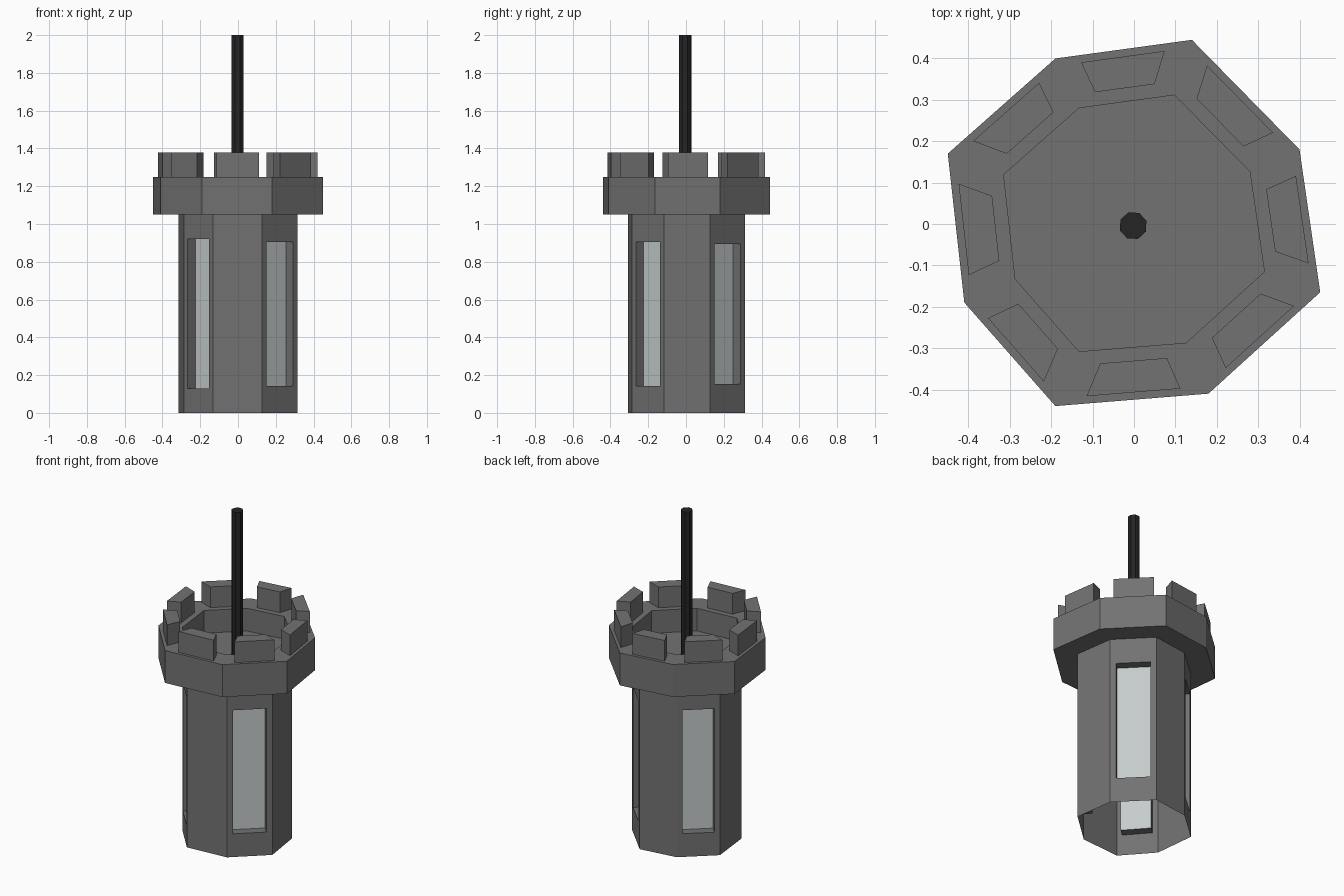
import bpy, bmesh, math
from mathutils import Vector

if "Cube" in bpy.data.objects:
    bpy.data.objects.remove(bpy.data.objects["Cube"])


def material(name, rgb):
    m = bpy.data.materials.new(name)
    m.diffuse_color = (*rgb, 1.0)
    m.use_nodes = True
    m.node_tree.nodes["Principled BSDF"].inputs["Base Color"].default_value = m.diffuse_color
    return m


stone = material("grey stone", (0.17, 0.17, 0.17))
glass = material("pale glass", (0.56, 0.60, 0.60))
iron = material("dark iron", (0.018, 0.018, 0.018))

# Slightly uneven octagon plan of the parapet, counter-clockwise from front left
PLAN = [(-0.19, -0.44), (0.18, -0.41), (0.45, -0.165), (0.40, 0.18),
        (0.14, 0.445), (-0.19, 0.40), (-0.45, 0.17), (-0.41, -0.19)]
N = len(PLAN)
INNER = 0.70                      # tower wall size relative to the parapet
BASE, NECK, DECK, FLOOR, CROWN = 0.0, 1.05, 1.25, 1.11, 1.378


def ring(scale, z):
    return [Vector((x * scale, y * scale, z)) for x, y in PLAN]


def make_object(name, quads, mat):
    bm = bmesh.new()
    for face in quads:
        bm.faces.new([bm.verts.new(p) for p in face])
    bmesh.ops.remove_doubles(bm, verts=bm.verts, dist=1e-4)
    mesh = bpy.data.meshes.new(name)
    bm.to_mesh(mesh)
    bm.free()
    mesh.materials.append(mat)
    ob = bpy.data.objects.new(name, mesh)
    bpy.context.collection.objects.link(ob)
    return ob


def band(lower, upper):
    """Quads joining two loops of points."""
    n = len(lower)
    return [[lower[i], lower[(i + 1) % n], upper[(i + 1) % n], upper[i]] for i in range(n)]


# Tower wall: open below, with a recessed window in every second side
WINDOW_Z = {1: (0.143, 0.905), 3: (0.153, 0.894), 5: (0.143, 0.905), 7: (0.13, 0.92)}
RECESS = 0.055
wall, panes = [], []
for i, quad in enumerate(band(ring(INNER, BASE), ring(INNER, NECK))):
    if i not in WINDOW_Z:
        wall.append(quad)
        continue
    a, b = quad[0], quad[1]
    z0, z1 = WINDOW_Z[i]
    up = Vector((0, 0, 1))
    inward = up.cross(b - a).normalized() * RECESS
    left, right = a.lerp(b, 0.13), a.lerp(b, 0.87)
    opening = [left + up * z0, right + up * z0, right + up * z1, left + up * z1]
    pane = [p + inward for p in opening]
    wall += band(quad, opening) + band(opening, pane)
    panes.append(pane)
make_object("tower_wall", wall, stone)
make_object("window_panes", panes, glass)

# Parapet: underside, outer face, deck, inner face and sunken floor
loops = [ring(INNER, NECK), ring(1, NECK), ring(1, DECK), ring(INNER, DECK), ring(INNER, FLOOR)]
parapet = [q for lo, hi in zip(loops, loops[1:]) for q in band(lo, hi)]
parapet.append(loops[-1])
make_object("parapet", parapet, stone)

# Battlements: one tapered block on each side of the deck
blocks = []
outer, inner = ring(1, DECK), ring(INNER, DECK)


def on_deck(i, u, t):
    j = (i + 1) % N
    return outer[i].lerp(outer[j], u).lerp(inner[i].lerp(inner[j], u), t)


for i in range(N):
    foot = [on_deck(i, 0.19, 0.14), on_deck(i, 0.83, 0.14),
            on_deck(i, 0.79, 0.74), on_deck(i, 0.23, 0.74)]
    top = [Vector((p.x, p.y, CROWN)) for p in foot]
    blocks += band(foot, top) + [top]
make_object("battlements", blocks, stone)

# Flagpole: eight-sided rod standing on the floor
bpy.ops.mesh.primitive_cylinder_add(vertices=8, radius=0.034, depth=2.0 - FLOOR,
                                    location=(-0.002, -0.004, (2.0 + FLOOR) / 2),
                                    rotation=(0, 0, math.radians(20)))
pole = bpy.context.object
pole.name = "flagpole"
pole.data.materials.append(iron)
